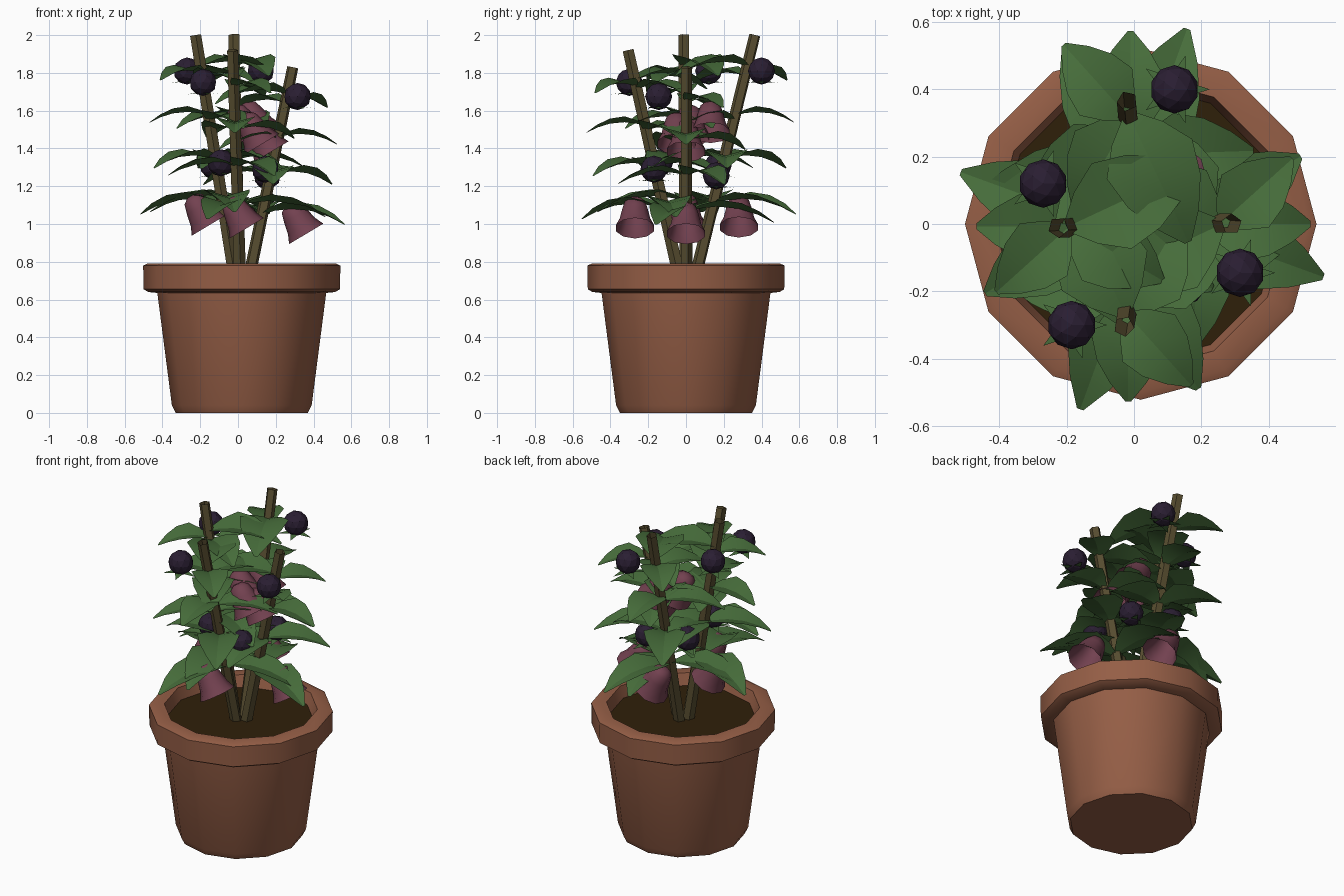
import bpy, bmesh, math
from mathutils import Vector, Matrix

if "Cube" in bpy.data.objects:
    bpy.data.objects.remove(bpy.data.objects["Cube"])


def material(name, col):
    m = bpy.data.materials.new(name)
    m.diffuse_color = (*col, 1)
    m.use_nodes = True
    m.node_tree.nodes["Principled BSDF"].inputs["Base Color"].default_value = m.diffuse_color
    return m


TERRACOTTA = material("terracotta", (0.30, 0.112, 0.061))
SOIL = material("soil_brown", (0.028, 0.014, 0.003))
STEM = material("stem_brown", (0.098, 0.076, 0.030))
LEAF = material("leaf_green", (0.062, 0.152, 0.043))
FLOWER = material("flower_mauve", (0.170, 0.053, 0.080))
BERRY = material("berry_purple", (0.023, 0.013, 0.032))


def finish(name, bm, mat, smooth=None):
    me = bpy.data.meshes.new(name)
    bm.to_mesh(me)
    bm.free()
    me.materials.append(mat)
    ob = bpy.data.objects.new(name, me)
    bpy.context.collection.objects.link(ob)
    if smooth:
        bpy.ops.object.select_all(action='DESELECT')
        bpy.context.view_layer.objects.active = ob
        ob.select_set(True)
        bpy.ops.object.shade_smooth_by_angle(angle=math.radians(smooth))
    return ob


def revolve(bm, profile, sides, mat=Matrix.Identity(4)):
    """Revolve (radius, z) points round the z axis; returns the rings."""
    rings = []
    for r, z in profile:
        rings.append([bm.verts.new(mat @ Vector((r * math.cos(a), r * math.sin(a), z)))
                      for a in (2 * math.pi * i / sides for i in range(sides))])
    for lo, hi in zip(rings, rings[1:]):
        for i in range(sides):
            j = (i + 1) % sides
            bm.faces.new((lo[i], lo[j], hi[j], hi[i]))
    return rings


# Pot and soil
CENTRE = Matrix.Translation((0.02, 0, 0))
bm = bmesh.new()
rings = revolve(bm, [(0.35, 0), (0.37, 0.04), (0.447, 0.635), (0.495, 0.64), (0.52, 0.655),
                     (0.522, 0.78), (0.50, 0.79), (0.435, 0.79), (0.405, 0.69)],
                12, CENTRE)
bm.faces.new(rings[0][::-1])
finish("pot", bm, TERRACOTTA, 40)
bm = bmesh.new()
bm.faces.new(revolve(bm, [(0.414, 0.72)], 12, CENTRE)[0])
finish("soil", bm, SOIL)

# Four leaning stems: base, top, outward angle in degrees
STEMS = [((-0.015, 0, 0.70), (-0.225, -0.01, 2.0), 180),
         ((0.01, 0.045, 0.70), (-0.02, 0.365, 2.0), 90),
         ((0.01, -0.03, 0.70), (-0.03, -0.305, 1.92), 270),
         ((0.055, 0, 0.70), (0.29, 0.0, 1.83), 0)]


def on_stem(stem, t):
    return Vector(stem[0]).lerp(Vector(stem[1]), t)


bm = bmesh.new()
for b, t, _ in STEMS:
    axis = Vector(t) - Vector(b)
    m = Matrix.Translation(b) @ axis.to_track_quat('Z', 'Y').to_matrix().to_4x4()
    revolve(bm, [(0.034, 0), (0.031, axis.length)], 5, m)
finish("stems", bm, STEM)


def add_leaf(bm, base, angle, length, width):
    """Arched leaf, with both halves folded up from the midrib."""
    m = Matrix.Translation(base) @ Matrix.Rotation(math.radians(angle), 4, 'Z')
    rows = []
    for t, w in [(0, 0.12), (0.15, 0.6), (0.35, 1), (0.6, 0.85), (0.82, 0.5), (1, 0.08)]:
        z = length * (0.34 * t - 0.46 * t * t) - 0.01
        h = width / 2 * w
        rows.append([bm.verts.new(m @ Vector((length * t, s * h, z + 0.28 * h * abs(s))))
                     for s in (-1, 0, 1)])
    for a, b in zip(rows, rows[1:]):
        for i in (0, 1):
            bm.faces.new((a[i], b[i], b[i + 1], a[i + 1]))


# Leaves: position along stem, turn from outward, length, width
LEAVES = [(0.32, -20, 0.46, 0.25), (0.33, 98, 0.47, 0.25),
          (0.50, 32, 0.38, 0.24), (0.50, 152, 0.40, 0.25), (0.50, -88, 0.36, 0.24),
          (0.68, 0, 0.31, 0.22), (0.66, 120, 0.36, 0.24), (0.66, 205, 0.34, 0.24),
          (0.85, 42, 0.29, 0.21), (0.88, 205, 0.42, 0.28), (0.84, 150, 0.32, 0.24)]
bm = bmesh.new()
for s in STEMS:
    for t, turn, length, width in LEAVES:
        add_leaf(bm, on_stem(s, t), s[2] + turn, length, width)
finish("leaves", bm, LEAF, 25)

# Berries, each on a thin star of sepals
BERRIES = [(-0.27, 0.12, 1.81), (0.12, 0.40, 1.81), (-0.185, -0.30, 1.75), (0.315, -0.145, 1.675),
           (-0.09, -0.14, 1.324), (-0.13, 0.17, 1.31), (0.145, -0.17, 1.29), (0.155, 0.16, 1.255)]
berries, sepals = bmesh.new(), bmesh.new()
for p in BERRIES:
    bmesh.ops.create_icosphere(berries, subdivisions=2, radius=0.072, matrix=Matrix.Translation(p))
    star = []
    for i in range(10):
        r = 0.105 if i % 2 == 0 else 0.04
        a = math.pi * i / 5
        star.append(sepals.verts.new((p[0] + r * math.cos(a), p[1] + r * math.sin(a),
                                      p[2] - (0.055 if i % 2 else 0.064))))
    hub = sepals.verts.new((p[0], p[1], p[2] - 0.05))
    for i in range(10):
        sepals.faces.new((hub, star[i], star[(i + 1) % 10]))
finish("berries", berries, BERRY)
finish("berry_sepals", sepals, LEAF)

# Bell flowers, all tilted the same way
FLOWERS = [(-0.20, 0, 1.07), (0.0, 0.28, 1.06), (0.0, -0.27, 1.055), (0.315, 0, 1.025),
           (0.02, 0.02, 1.54), (0.08, 0.13, 1.56), (0.08, -0.05, 1.50), (0.13, 0, 1.46)]
bm = bmesh.new()
for p in FLOWERS:
    m = Matrix.Translation(p) @ Matrix.Rotation(-0.54, 4, 'Y')
    rings = revolve(bm, [(0.106, -0.09), (0.085, -0.045), (0.07, 0.02), (0.055, 0.07),
                         (0.025, 0.092)], 10, m)
    bm.faces.new(rings[-1])
finish("bell_flowers", bm, FLOWER, 40)
